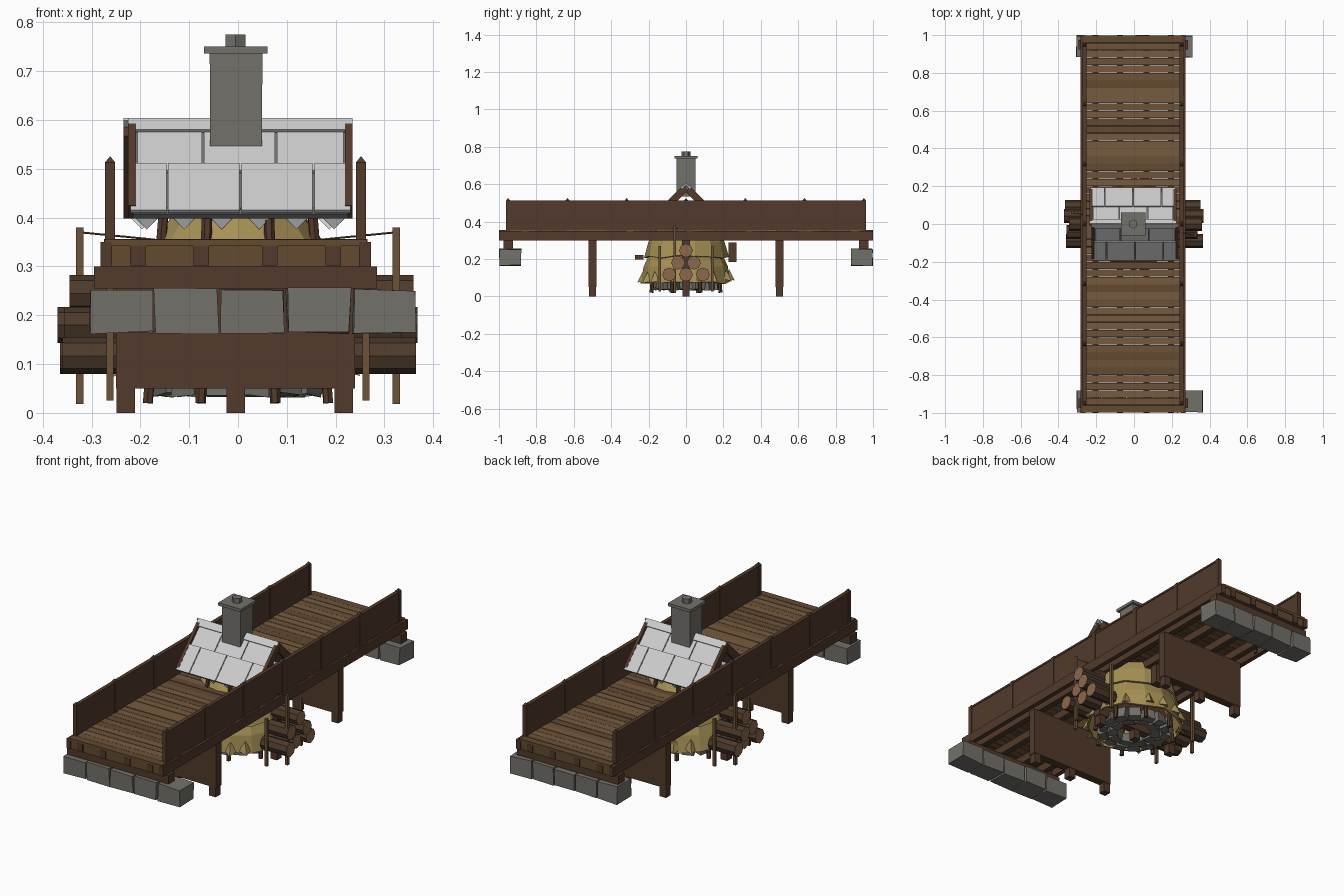
import bpy, bmesh, math, random
from mathutils import Vector, Matrix

if "Cube" in bpy.data.objects:
    bpy.data.objects.remove(bpy.data.objects["Cube"])

random.seed(4)
PI = math.pi


def mat(name, c):
    m = bpy.data.materials.new(name)
    m.diffuse_color = (*c, 1)
    m.use_nodes = True
    m.node_tree.nodes["Principled BSDF"].inputs["Base Color"].default_value = m.diffuse_color
    return m


WOOD = [mat("wood_%d" % i, c) for i, c in enumerate(
    [(.125, .067, .031), (.15, .085, .04), (.185, .105, .05)])]
DARK = mat("dark_wood", (.085, .042, .024))
BARK = mat("bark", (.075, .043, .024))
CUT = mat("cut_wood", (.26, .14, .075))
THATCH = mat("thatch", (.38, .28, .09))
STONE = mat("stone", (.17, .165, .145))
SLATE = mat("slate", (.55, .55, .55))
SEAM = mat("dark_slate", (.16, .16, .16))


def finish(name, bm, *mats):
    me = bpy.data.meshes.new(name)
    bm.normal_update()
    bm.to_mesh(me)
    bm.free()
    ob = bpy.data.objects.new(name, me)
    for m in mats:
        me.materials.append(m)
    bpy.context.collection.objects.link(ob)
    return ob


# box from min/max ranges, with optional corner jitter and extra transform
def box(bm, x, y, z, jit=0, M=None):
    lo, hi = Vector((x[0], y[0], z[0])), Vector((x[1], y[1], z[1]))
    d = hi - lo
    T = Matrix.Translation((lo + hi) / 2) @ Matrix.Diagonal((*d, 1))
    vs = bmesh.ops.create_cube(bm, size=1, matrix=(M @ T) if M else T)["verts"]
    for v in vs:
        v.co += Vector([random.uniform(-jit, jit) for _ in range(3)])
    return vs


def post(bm, x, y, z0, z1, w):
    box(bm, (x - w / 2, x + w / 2), (y - w / 2, y + w / 2), (z0, z1))


def rod(bm, a, b, r, n=6):
    a, b = Vector(a), Vector(b)
    q = (b - a).to_track_quat('Z', 'Y').to_matrix().to_4x4()
    before = set(bm.faces)
    bmesh.ops.create_cone(bm, cap_ends=True, segments=n, radius1=r, radius2=r,
                          depth=(b - a).length, matrix=Matrix.Translation((a + b) / 2) @ q)
    return [f for f in bm.faces if f not in before]


# deck planks in three tones
deck = [bmesh.new() for _ in WOOD]
N = 50
for i in range(N):
    y = -1 + 2 * i / N
    j = random.uniform(0, .008)
    box(random.choice(deck), (-.275 + j, .265 - j), (y + .001, y + 2 / N - .001),
        (.342, .354 + random.uniform(0, .002)))
for bm, m in zip(deck, WOOD):
    finish("deck_planks", bm, m)

# joists, side beams, end fascias and end sills
bm = bmesh.new()
for x in (-.205, -.075, .065, .195):
    box(bm, (x - .016, x + .016), (-1, 1), (.302, .342))
for x in (-.27, .26):
    box(bm, (x - .012, x + .012), (-1, 1), (.3, .35))
for s in (-1, 1):
    box(bm, (-.295, .285), (s * .95 - .025, s * .95 + .025), (.255, .3))
finish("deck_beams", bm, DARK)
bm = bmesh.new()
for s in (-1, 1):
    box(bm, (-.27, .26), (s * .985 - .01, s * .985 + .01), (.3, .344))
finish("end_fascia", bm, WOOD[0])

# railings with pointed posts
bm = bmesh.new()
for x in (-.262, .252):
    box(bm, (x - .007, x + .007), (-.955, .955), (.352, .508))
    box(bm, (x - .01, x + .01), (-.96, .96), (.502, .512))
finish("railing_boards", bm, DARK)
bm = bmesh.new()
for x in (-.262, .252):
    for i in range(-3, 4):
        y = i * .317
        post(bm, x, y, .31, .513, .021)
        bmesh.ops.create_cone(bm, segments=4, cap_ends=True, radius1=.015, radius2=.001, depth=.012,
                              matrix=Matrix.Translation((x, y, .519)) @ Matrix.Rotation(PI / 4, 4, 'Z'))
finish("railing_posts", bm, DARK)

# trestle supports
bm = bmesh.new()
for y in (-.5, 0, .5):
    for x in (-.23, -.005, .217):
        post(bm, x, y, 0, .3, .038)
    box(bm, (-.25, .24), (y - .021, y + .021), (.05, .3))
finish("trestles", bm, DARK)

# stone abutments, five rough blocks each end
bm = bmesh.new()
for s, x0, x1 in ((-1, -.307, .367), (1, -.31, .31)):
    w = (x1 - x0) / 5
    for i in range(5):
        box(bm, (x0 + w * i + .003, x0 + w * (i + 1) - .003),
            (s * .94 - .056, s * .94 + .056), (.165, .253), .004)
finish("abutment_stones", bm, STONE)


# thatched hut: stacked faceted rings with a ragged hem
def thatch(name, rings, n, rag):
    bm = bmesh.new()
    rows = []
    for k, (r, z) in enumerate(rings):
        last = k == len(rings) - 1
        row = []
        for i in range(n):
            a = 2 * PI * (i + .5) / n
            dz = random.uniform(0, rag) if last else 0
            rr = r * random.uniform(.97, 1.02)
            row.append(bm.verts.new((rr * math.cos(a), rr * math.sin(a), z + dz)))
        rows.append(row)
    for a, b in zip(rows, rows[1:]):
        for i in range(n):
            j = (i + 1) % n
            bm.faces.new((a[i], b[i], b[j], a[j]))
    bm.faces.new(rows[0])
    ob = finish(name, bm, THATCH)
    mod = ob.modifiers.new("thickness", 'SOLIDIFY')
    mod.thickness = .01


thatch("thatch_dome", [(.03, .49), (.12, .43), (.175, .355), (.205, .29), (.225, .2)], 14, .02)
thatch("thatch_skirt", [(.19, .24), (.222, .16), (.24, .065)], 14, .02)

# loose straw tufts flaring around the hem
bm = bmesh.new()
for i in range(16):
    a = 2 * PI * i / 16 + random.uniform(-.1, .1)
    out, side = Vector((math.cos(a), math.sin(a), 0)), Vector((-math.sin(a), math.cos(a), 0))
    z = random.uniform(.08, .1)
    p = [out * .222 + side * .03, out * .222 - side * .03, out * .23]
    vs = [bm.verts.new(v + Vector((0, 0, h))) for v, h in zip(p, (z, z, z + .05))]
    tip = bm.verts.new(out * .262 + Vector((0, 0, z - .012)))
    for t in ((0, 1), (1, 2), (2, 0)):
        bm.faces.new((vs[t[0]], vs[t[1]], tip))
finish("straw_tufts", bm, THATCH)

# hut frame posts
bm = bmesh.new()
for i in range(8):
    a = 2 * PI * (i + .5) / 8
    rod(bm, (.2 * math.cos(a), .2 * math.sin(a), .02),
        (.165 * math.cos(a), .165 * math.sin(a), .41), .011)
for y, z in ((.248, .235), (-.25, .21)):
    box(bm, (.03, .08), (y - .022, y + .022), (z - .04 * (y > 0) - .012, z + .04 * (y > 0) + .012))
finish("hut_posts", bm, DARK)

# hearth stones
bm = bmesh.new()
for r, n in ((.155, 14), (.105, 10)):
    for i in range(n):
        M = Matrix.Rotation(2 * PI * i / n, 4, 'Z') @ Matrix.Translation((r, 0, 0))
        box(bm, (-.022, .022), (-.03, .03), (.037, .085), .006, M)
finish("hearth_stones", bm, STONE)

# log piles on both sides, with pale cut ends
bm = bmesh.new()
for s in (-1, 1):
    for y, z in ((-.09, .117), (0, .117), (.09, .117), (-.042, .18), (.042, .18), (0, .245)):
        L = random.uniform(.335, .368)
        if (y, z) == (.042, .18) and s < 0:
            L = .37
        for f in rod(bm, (s * .215, y, z), (s * L, y, z), .037, 8):
            f.material_index = 1 if len(f.verts) > 4 else 0
finish("log_piles", bm, BARK, CUT)

# log stakes, tall rope stakes and guy ropes
bm = bmesh.new()
for s in (-1, 1):
    for y in (-.14, .14):
        post(bm, s * .262, y, .025, .27, .014)
    post(bm, s * .324, -.06 * s, .018, .38, .015)
    rod(bm, (s * .324, -.06 * s, .37), (s * .17, -.03 * s, .355), .002, 4)
finish("stakes_and_ropes", bm, WOOD[1])

# gabled slate roof, ridge along x; local y runs down the slope
roof, seam, raft = bmesh.new(), bmesh.new(), bmesh.new()
X0, X1 = -.235, .225
for s in (0, PI):
    sl = Matrix.Rotation(s, 4, 'Z') @ Matrix.Translation((0, 0, .593)) @ Matrix.Rotation(-PI / 4, 4, 'X')
    sh = -.01 if s else 0
    box(seam, (-.225, .215), (0, .258), (-.018, -.004), M=sl)
    for x in (-.227, .217):
        box(raft, (x - .008, x + .008), (.012, .25), (-.025, .012), M=sl)
    for t0, t1, lift, cuts in ((.015, .14, 0, (-.218, -.078, .072, .208)),
                               (.125, .262, .008, (-.232, -.155, -.005, .145, .222))):
        for a, b in zip(cuts, cuts[1:]):
            box(roof, (a + .002, b - .002), (t0, t1), (lift - .006, lift + .003), M=sl)
    # ragged hem below the eave
    n = 6
    w = (X1 - X0) / n
    for i in range(n):
        x = X0 + w * i
        pts = [sl @ Vector(p) for p in ((x, .245, 0), (x + w, .245, 0), (x + w / 2, .262, -.045),
                                        (x, .245, -.008), (x + w, .245, -.008))]
        v = [roof.verts.new(p) for p in pts]
        for f in ((0, 1, 2), (4, 3, 2), (0, 3, 4, 1), (0, 2, 3), (1, 4, 2)):
            roof.faces.new([v[k] for k in f])
    # ridge cap
    box(roof, (X0, X1), (-.006, .028), (.002, .01), M=sl)
bmesh.ops.recalc_face_normals(roof, faces=roof.faces)
finish("roof_slates", roof, SLATE)
finish("roof_underlay", seam, SEAM)
finish("gable_rafters", raft, DARK)

# chimney
bm = bmesh.new()
for v in box(bm, (-.058, .05), (-.05, .05), (.535, .736)):
    if v.co.z < .6:
        v.co.x *= .98
box(bm, (-.07, .06), (-.062, .062), (.736, .751))
rod(bm, (-.005, 0, .75), (-.005, 0, .775), .024, 6)
finish("chimney", bm, STONE)
